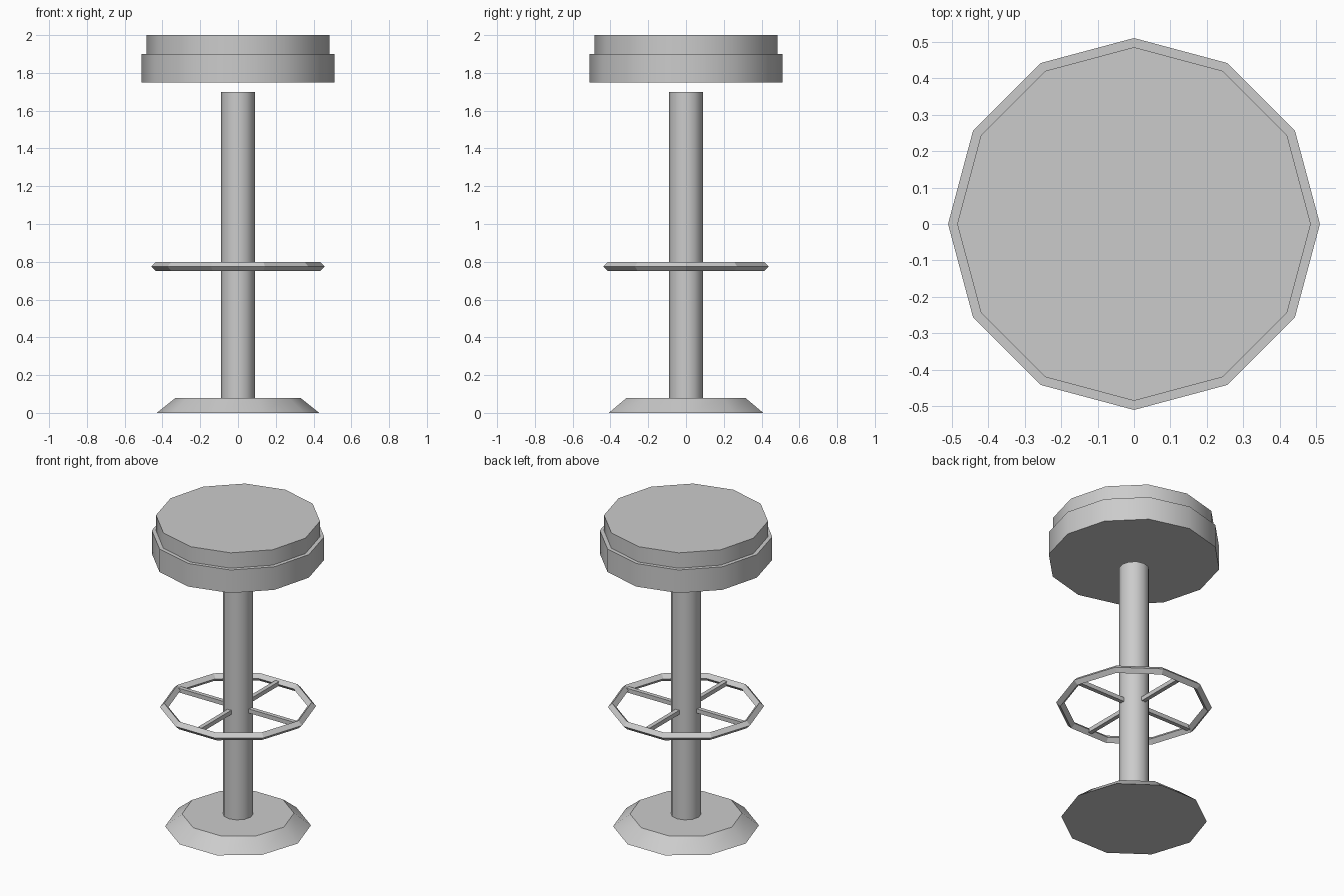
import bpy, math
from math import radians

if "Cube" in bpy.data.objects:
    bpy.data.objects.remove(bpy.data.objects["Cube"])


def smooth(obj):
    bpy.ops.object.select_all(action='DESELECT')
    obj.select_set(True)
    bpy.context.view_layer.objects.active = obj
    bpy.ops.object.shade_smooth_by_angle(angle=radians(35))


def frustum(name, sides, r_low, r_high, z_low, z_high):
    """Capped prism with a corner on the +x axis."""
    verts = []
    for r, z in ((r_low, z_low), (r_high, z_high)):
        for i in range(sides):
            a = math.tau * i / sides
            verts.append((r * math.cos(a), r * math.sin(a), z))
    faces = [(i, (i + 1) % sides, sides + (i + 1) % sides, sides + i)
             for i in range(sides)]
    faces += [tuple(reversed(range(sides))), tuple(range(sides, 2 * sides))]
    mesh = bpy.data.meshes.new(name)
    mesh.from_pydata(verts, [], faces)
    obj = bpy.data.objects.new(name, mesh)
    bpy.context.collection.objects.link(obj)
    smooth(obj)
    return obj


# Base, pole and two-tier seat (the pole stops just short of the seat)
frustum("base", 10, 0.43, 0.33, 0.0, 0.08)
frustum("pole", 12, 0.09, 0.09, 0.08, 1.70)
frustum("seat_rim", 12, 0.51, 0.51, 1.75, 1.90)
frustum("seat_cushion", 12, 0.485, 0.485, 1.90, 2.00)

# Footrest ring with a diamond section
bpy.ops.mesh.primitive_torus_add(major_segments=10, minor_segments=4,
                                 major_radius=0.435, minor_radius=0.025,
                                 location=(0, 0, 0.775))
bpy.context.object.name = "footrest_ring"

# Four spokes from the pole to the ring
inner, outer = 0.08, 0.42
for i in range(4):
    a = math.tau * i / 4
    mid = (inner + outer) / 2
    bpy.ops.mesh.primitive_cube_add(
        size=1, location=(mid * math.cos(a), mid * math.sin(a), 0.775),
        rotation=(0, 0, a))
    spoke = bpy.context.object
    spoke.name = f"footrest_spoke_{i + 1}"
    spoke.scale = (outer - inner, 0.027, 0.027)
